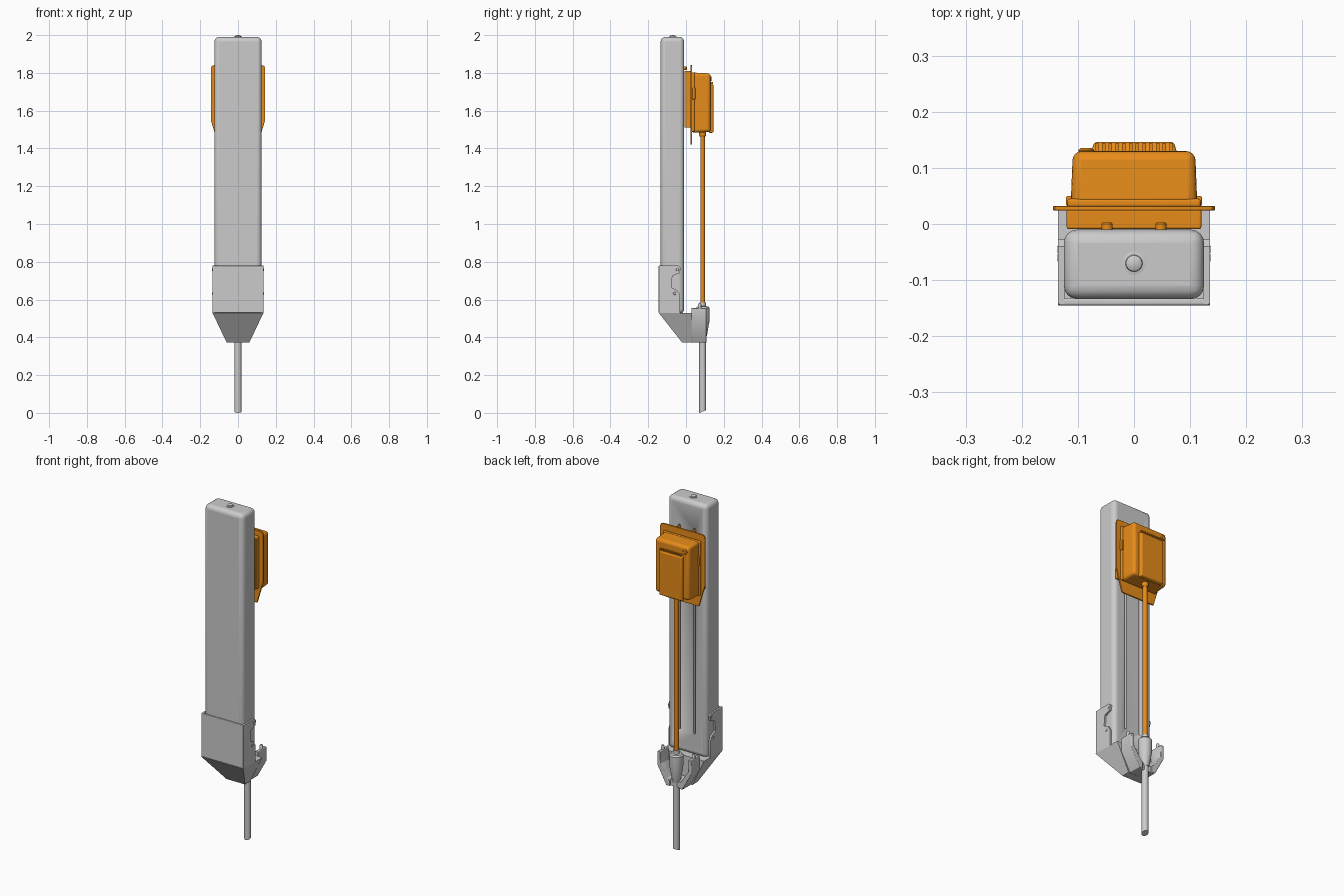
import bpy, bmesh, math
from mathutils import Vector

if "Cube" in bpy.data.objects:
    bpy.data.objects.remove(bpy.data.objects["Cube"])

orange = bpy.data.materials.new("orange")
orange.diffuse_color = (0.8, 0.26, 0.01, 1)
orange.use_nodes = True
orange.node_tree.nodes["Principled BSDF"].inputs["Base Color"].default_value = orange.diffuse_color


def finish(name, bm, mat=None, bevel=0, segs=4):
    bmesh.ops.recalc_face_normals(bm, faces=bm.faces)
    me = bpy.data.meshes.new(name)
    bm.to_mesh(me)
    bm.free()
    ob = bpy.data.objects.new(name, me)
    bpy.context.collection.objects.link(ob)
    if mat:
        me.materials.append(mat)
    if bevel:
        m = ob.modifiers.new("round", "BEVEL")
        m.width, m.segments, m.limit_method = bevel, segs, "ANGLE"
    bpy.ops.object.select_all(action="DESELECT")
    bpy.context.view_layer.objects.active = ob
    ob.select_set(True)
    bpy.ops.object.shade_smooth_by_angle(angle=math.radians(32))
    return ob


def prism(name, pts, axis, a, b, mat=None, bevel=0, segs=3):
    """Extrude a 2D profile along an axis from a to b."""
    place = {"x": lambda p, t: (t, p[0], p[1]),
             "y": lambda p, t: (p[0], t, p[1]),
             "z": lambda p, t: (p[0], p[1], t)}[axis]
    bm = bmesh.new()
    lo = [bm.verts.new(place(p, a)) for p in pts]
    hi = [bm.verts.new(place(p, b)) for p in pts]
    bm.faces.new(lo)
    bm.faces.new(hi)
    for i in range(len(pts)):
        j = (i + 1) % len(pts)
        bm.faces.new((lo[i], lo[j], hi[j], hi[i]))
    return finish(name, bm, mat, bevel, segs)


def loft(name, r1, z1, r2, z2, mat=None, bevel=0, axis="z"):
    """Join two rectangles (u0, u1, v0, v1), at positions z1 and z2 along z or y."""
    bm = bmesh.new()
    rings = []
    for (u0, u1, v0, v1), t in ((r1, z1), (r2, z2)):
        c = [(u0, v0), (u1, v0), (u1, v1), (u0, v1)]
        rings.append([bm.verts.new((u, v, t) if axis == "z" else (u, t, v)) for u, v in c])
    lo, hi = rings
    bm.faces.new(lo)
    bm.faces.new(hi)
    for i in range(4):
        j = (i + 1) % 4
        bm.faces.new((lo[i], lo[j], hi[j], hi[i]))
    return finish(name, bm, mat, bevel)


def box(name, x0, x1, y0, y1, z0, z1, mat=None, bevel=0):
    r = (x0, x1, y0, y1)
    return loft(name, r, z0, r, z1, mat, bevel)


def lathe(name, profile, centre, direction=(0, 0, 1), mat=None, n=32):
    """Revolve (radius, height) points about a line through centre."""
    q = Vector((0, 0, 1)).rotation_difference(Vector(direction))
    bm = bmesh.new()
    rings = [[bm.verts.new(q @ Vector((r * math.cos(2 * math.pi * i / n),
                                       r * math.sin(2 * math.pi * i / n), h)) + Vector(centre))
              for i in range(n)] for r, h in profile]
    for A, B in zip(rings, rings[1:]):
        for i in range(n):
            j = (i + 1) % n
            bm.faces.new((A[i], A[j], B[j], B[i]))
    bm.faces.new(rings[0])
    bm.faces.new(rings[-1])
    return finish(name, bm, mat)


TY = 0.088  # y of the rod and tube axis

# main housing with two rear slots
body = box("housing", -0.125, 0.125, -0.134, -0.01, 0.525, 1.99, bevel=0.024)
for s in (-1, 1):
    cutter = box("slot_cutter", s * 0.048 - 0.007, s * 0.048 + 0.007, -0.03, 0.01, 0.65, 1.84)
    cutter.hide_render = True
    cutter.hide_set(True)
    m = body.modifiers.new("slot", "BOOLEAN")
    m.operation, m.object, m.solver = "DIFFERENCE", cutter, "EXACT"
    lathe("slot_hook", [(0.01, 0), (0.01, 0.012), (0.006, 0.016)],
          (s * 0.048, -0.012, 1.825), (0, 1, 0), orange, 20)

# top cap
lathe("top_cap", [(0.021, 0), (0.021, 0.003), (0.015, 0.004), (0.014, 0.007), (0.009, 0.0095),
                  (0.003, 0.0105)], (0, -0.07, 1.9895))

# lower sheath: front plate, notched cheeks and tapered foot
box("sheath_front", -0.135, 0.135, -0.145, -0.132, 0.53, 0.78, bevel=0.004)
cheek = [(-0.143, 0.53), (-0.143, 0.78), (-0.04, 0.78), (-0.028, 0.768), (-0.033, 0.74),
         (-0.072, 0.726), (-0.078, 0.665), (-0.045, 0.648), (-0.032, 0.625), (-0.032, 0.53)]
for s in (-1, 1):
    prism("sheath_cheek", cheek, "x", s * 0.124, s * 0.135)
    for y, z in ((-0.045, 0.758), (-0.06, 0.632)):
        lathe("cheek_bolt", [(0.009, 0), (0.009, 0.01), (0.006, 0.0125)],
              (s * 0.124, y, z), (s, 0, 0), n=20)
loft("tapered_foot", (-0.06, 0.06, -0.02, 0.028), 0.372, (-0.135, 0.135, -0.145, 0.028), 0.53)

# flared clamp arms with pins
arm = [(0.03, 0.372), (0.052, 0.372), (0.108, 0.475), (0.108, 0.555), (0.09, 0.555),
       (0.088, 0.485), (0.042, 0.415), (0.03, 0.41)]
for s in (-1, 1):
    prism("clamp_arm", [(s * x, z) for x, z in arm], "y", 0.028, 0.108, bevel=0.003, segs=2)
    lathe("arm_pin", [(0.009, 0), (0.009, 0.028), (0.006, 0.034)], (s * 0.099, 0.072, 0.545), n=20)
box("clamp_base", -0.045, 0.045, 0.026, 0.1, 0.372, 0.412, bevel=0.004)

# nozzle and slant-cut outlet tube
lathe("nozzle", [(0.02, 0.40), (0.024, 0.415), (0.036, 0.485), (0.037, 0.555), (0.03, 0.563),
                 (0.018, 0.565), (0.017, 0.585)], (0, TY, 0))
tube = lathe("outlet_tube", [(0.018, 0), (0.018, 0.42)], (0, TY, 0))
for v in tube.data.vertices:
    if v.co.z < 0.01:
        v.co.z = (v.co.y - TY + 0.018) * 0.4

# orange drive rod with collar
lathe("drive_rod", [(0.0125, 0.56), (0.0125, 1.5)], (0, TY, 0), mat=orange)
lathe("rod_collar", [(0.014, 1.462), (0.018, 1.468), (0.018, 1.49)], (0, TY, 0), mat=orange)

# carriage block and mounting plate
box("carriage_block", -0.12, 0.12, -0.009, 0.026, 1.51, 1.81, orange, 0.004)
half = [(0.105, 1.42), (0.121, 1.475), (0.144, 1.55), (0.144, 1.822), (0.139, 1.836), (0.125, 1.841)]
prism("mounting_plate", half + [(-x, z) for x, z in reversed(half)], "y", 0.024, 0.032, orange, 0.001, 1)

# motor case, rim, cover panel and details
box("case_rim", -0.119, 0.119, 0.03, 0.045, 1.488, 1.803, orange, 0.005)
loft("motor_case", (-0.113, 0.113, 1.483, 1.802), 0.03, (-0.109, 0.109, 1.487, 1.797), 0.13, orange, 0.016, "y")
loft("cover_panel", (-0.078, 0.078, 1.48, 1.747), 0.122, (-0.071, 0.071, 1.485, 1.738), 0.1465, orange, 0.007, "y")
for i in range(12):
    x = -0.066 + i * 0.012
    box("grip_rib", x - 0.003, x + 0.003, 0.125, 0.144, 1.742, 1.751, orange)
lathe("case_button", [(0.014, 0), (0.014, 0.005), (0.01, 0.008)], (-0.085, 0.127, 1.768), (0, 1, 0), orange, 24)
for s in (-1, 1):
    box("side_latch", min(s * 0.105, s * 0.121), max(s * 0.105, s * 0.121), 0.032, 0.05, 1.66, 1.72, orange, 0.003)
